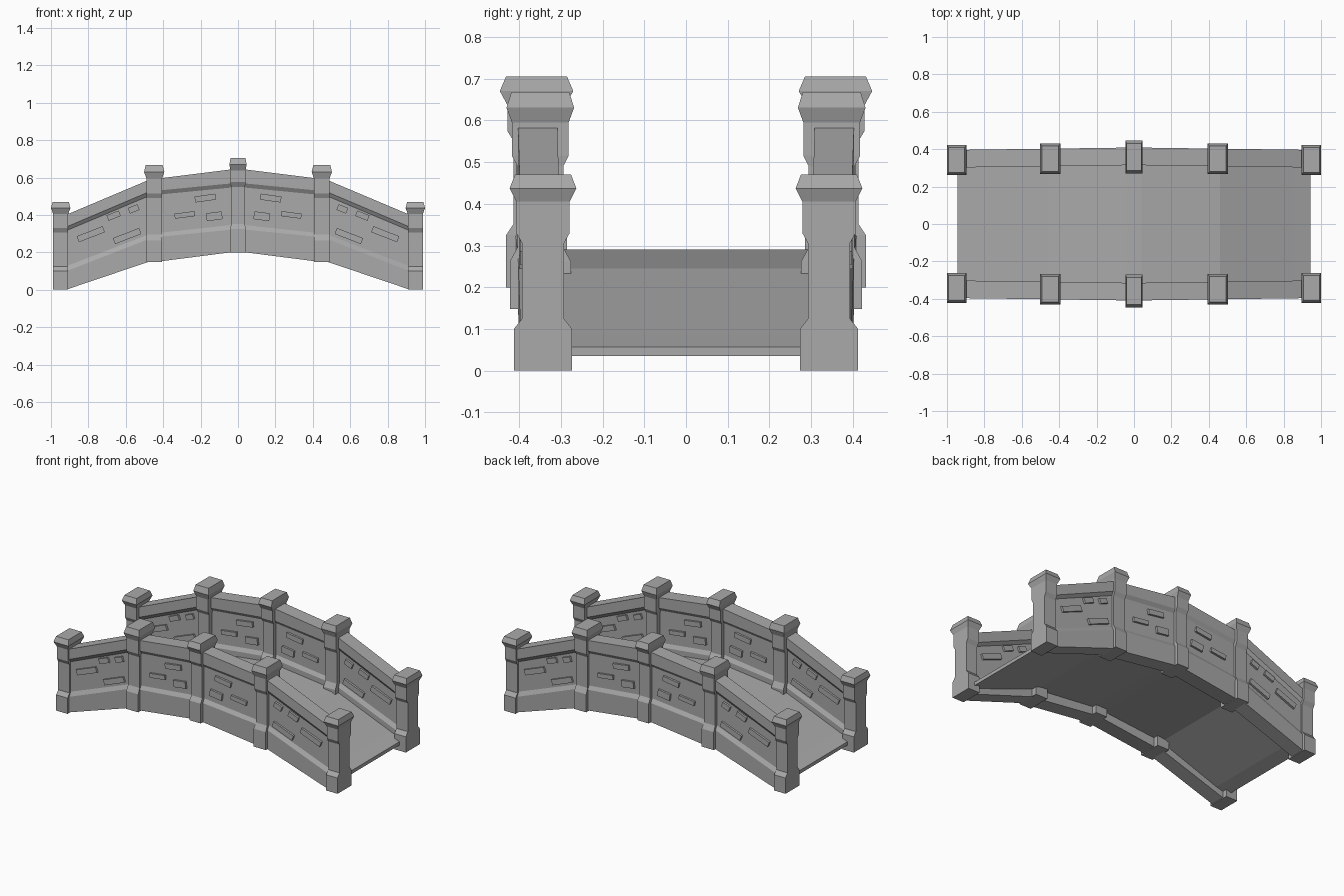
import bpy, bmesh, math
from mathutils import Matrix, Vector

if "Cube" in bpy.data.objects:
    bpy.data.objects.remove(bpy.data.objects["Cube"])

stone = bpy.data.materials.new("grey stone")
stone.diffuse_color = (0.4, 0.4, 0.4, 1)
stone.use_nodes = True
stone.node_tree.nodes["Principled BSDF"].inputs["Base Color"].default_value = stone.diffuse_color


def finish(name, bm, mirror_y=True):
    bmesh.ops.recalc_face_normals(bm, faces=bm.faces[:])
    mesh = bpy.data.meshes.new(name)
    bm.to_mesh(mesh)
    bm.free()
    mesh.materials.append(stone)
    ob = bpy.data.objects.new(name, mesh)
    bpy.context.collection.objects.link(ob)
    if mirror_y:
        ob.modifiers.new("other side", 'MIRROR').use_axis = (False, True, False)
    return ob


def loft(bm, rings):
    """Skin closed rings of points and cap both ends."""
    vs = [[bm.verts.new(p) for p in ring] for ring in rings]
    n = len(vs[0])
    for a, b in zip(vs, vs[1:]):
        for i in range(n):
            j = (i + 1) % n
            bm.faces.new((a[i], a[j], b[j], b[i]))
    bm.faces.new(vs[0])
    bm.faces.new(vs[-1])


def wall_y(x):
    return 0.362 - 0.013 * abs(x) / 0.95


# Posts: (height, half depth, half width) from foot to cap
posts = [
    ("end_post", 0.948, -0.3425, [
        (0, .07, .04), (.10, .07, .04), (.125, .05, .04), (.305, .05, .04),
        (.33, .064, .04), (.405, .064, .04), (.437, .080, .052), (.47, .067, .043)]),
    ("middle_post", 0.448, -0.349, [
        (.148, .073, .042), (.262, .073, .042), (.295, .055, .04), (.49, .055, .04),
        (.515, .068, .042), (.595, .068, .042), (.63, .081, .054), (.668, .069, .045)]),
    ("centre_post", 0.0, -0.358, [
        (.2, .073, .04), (.325, .073, .04), (.352, .055, .038), (.55, .055, .038),
        (.575, .07, .04), (.637, .07, .04), (.67, .088, .046), (.705, .073, .04)]),
]
for name, px, py, prof in posts:
    for s in ((-1, 1) if px else (1,)):
        bm = bmesh.new()
        loft(bm, [[(s * px - w, py - d, z), (s * px + w, py - d, z),
                   (s * px + w, py + d, z), (s * px - w, py + d, z)]
                  for z, d, w in prof])
        finish(name, bm)

# Parapet walls: plinth, recessed panel and coping, swept between posts
halves = (.047, .047, .033, .033, .047, .047)
spans = [
    ((.92, (0, .098, .125, .315, .335, .40)),
     (.47, (.152, .274, .299, .504, .526, .59))),
    ((.43, (.15, .282, .303, .508, .53, .594)),
     (.0, (.205, .325, .35, .55, .572, .648))),
]
for s in (-1, 1):
    for span in spans:
        bm = bmesh.new()
        rings = []
        for x, zs in span:
            y = wall_y(x)
            side = list(zip(halves, zs))
            rings.append([(s * x, -y - h, z) for h, z in side] +
                         [(s * x, -y + h, z) for h, z in reversed(side)])
        loft(bm, rings)
        finish("parapet_wall", bm)

# Raised bricks: centre x, centre z, length, height, slope (for the +x half)
bricks = [
    (.558, .432, .055, .032, .40), (.665, .396, .07, .032, .40),
    (.787, .297, .148, .034, .39), (.593, .287, .15, .034, .39),
    (.175, .490, .112, .032, .14), (.285, .400, .108, .027, .13),
    (.127, .393, .085, .042, .13),
]
bm = bmesh.new()
for s in (-1, 1):
    for x, z, length, height, slope in bricks:
        m = (Matrix.Translation(Vector((s * x, -wall_y(x), z)))
             @ Matrix.Rotation(s * math.atan(slope), 4, 'Y')
             @ Matrix.Diagonal((length, .092, height, 1)))
        bmesh.ops.create_cube(bm, size=1, matrix=m)
finish("raised_bricks", bm)

# Deck: thin arched slab between the walls
bm = bmesh.new()
half_deck = [(.943, .057, .035), (.86, .088, .058), (.46, .245, .205), (.04, .29, .25)]
stations = [(-x, t, b) for x, t, b in half_deck] + half_deck[::-1]
loft(bm, [[(x, -.325, b), (x, .325, b), (x, .325, t), (x, -.325, t)]
          for x, t, b in stations])
finish("deck", bm, mirror_y=False)
